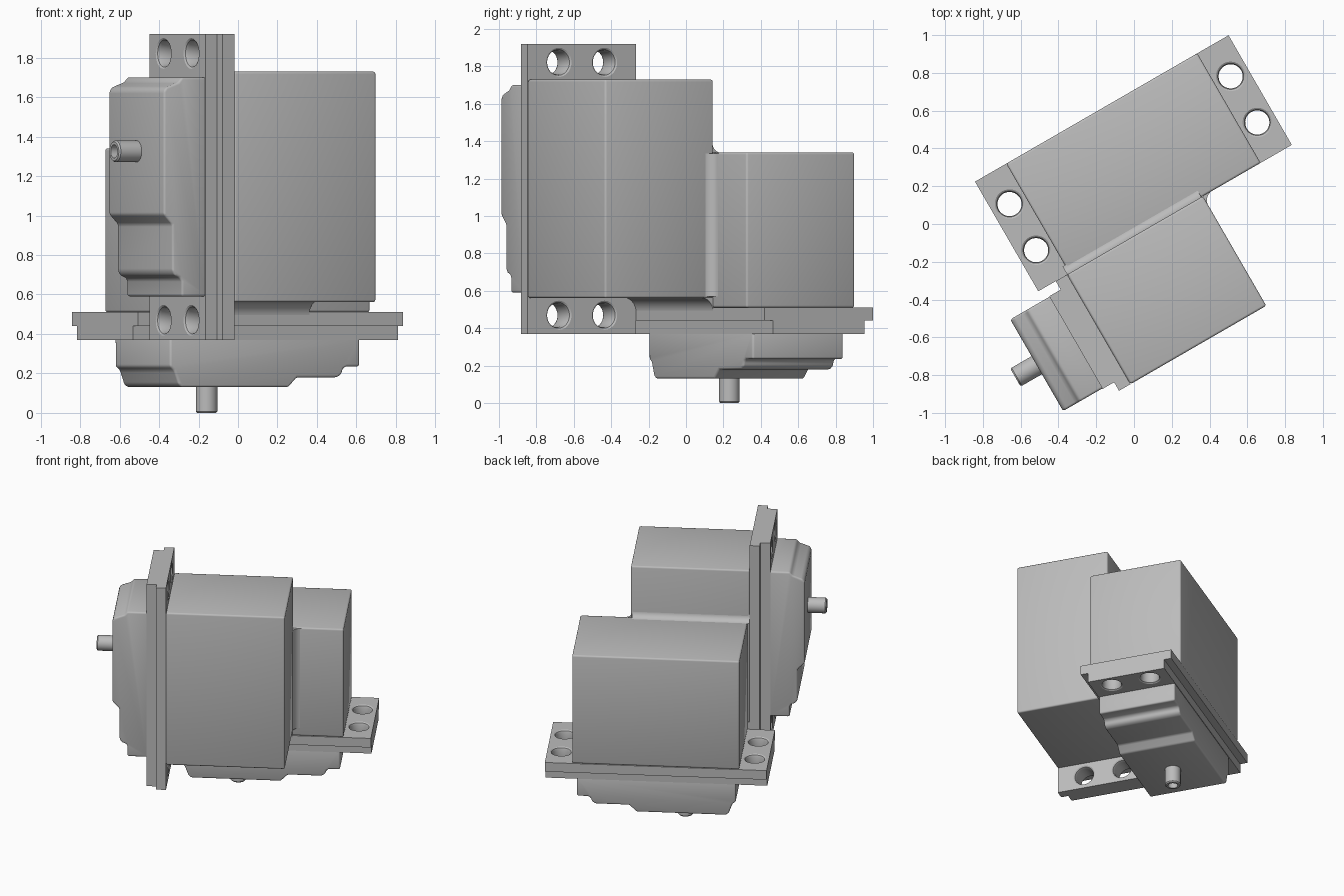
import bpy, bmesh, math
from mathutils import Matrix, Vector

cube = bpy.data.objects.get("Cube")
if cube:
    bpy.data.objects.remove(cube)

grey = bpy.data.materials.new("plain_grey")
grey.use_nodes = True
colour = (0.5, 0.5, 0.5, 1)
grey.diffuse_color = colour
grey.node_tree.nodes["Principled BSDF"].inputs["Base Color"].default_value = colour

# Frames: both motors share a turned base; the second lies on its side
turn = Matrix.Rotation(math.radians(30), 4, 'Z')
upright = turn @ Matrix.Translation((0.158, 0.28, 0))
sideways = turn @ Matrix.Translation((-0.95, -0.39, 1.145)) @ Matrix.Rotation(math.pi / 2, 4, 'Y')


def finish(name, bm, frame, bevel=0):
    bmesh.ops.recalc_face_normals(bm, faces=bm.faces)
    mesh = bpy.data.meshes.new(name)
    bm.to_mesh(mesh)
    bm.free()
    mesh.materials.append(grey)
    ob = bpy.data.objects.new(name, mesh)
    bpy.context.collection.objects.link(ob)
    ob.matrix_world = frame
    bpy.ops.object.select_all(action='DESELECT')
    ob.select_set(True)
    bpy.context.view_layer.objects.active = ob
    if bevel:
        mod = ob.modifiers.new("soft_edges", 'BEVEL')
        mod.width, mod.segments, mod.limit_method = bevel, 3, 'ANGLE'
        bpy.ops.object.modifier_apply(modifier=mod.name)
    bpy.ops.object.shade_smooth_by_angle(angle=math.radians(35))
    return ob


def prism(points, place, start, end):
    """Extrude a 2D outline; place(a, b, depth) gives the 3D position."""
    bm = bmesh.new()
    rings = [[bm.verts.new(place(a, b, d)) for a, b in points] for d in (start, end)]
    bm.faces.new(rings[0])
    bm.faces.new(rings[1])
    n = len(points)
    for i in range(n):
        j = (i + 1) % n
        bm.faces.new((rings[0][i], rings[0][j], rings[1][j], rings[1][i]))
    return bm


def lathe(profile, x, y, steps=32):
    """Spin a closed (radius, height) profile around a vertical axis."""
    bm = bmesh.new()
    verts = [bm.verts.new((x + r, y, z)) for r, z in profile]
    edges = [bm.edges.new(pair) for pair in zip(verts, verts[1:])]
    bmesh.ops.spin(bm, geom=verts + edges, cent=(x, y, 0), axis=(0, 0, 1),
                   angle=math.tau, steps=steps, use_duplicate=False)
    bmesh.ops.remove_doubles(bm, verts=bm.verts, dist=1e-5)
    return bm


def box(s, t, w0, w1):
    corners = [(-s, -t), (s, -t), (s, t), (-s, t)]
    return prism(corners, lambda a, b, d: (a, b, d), w0, w1)


def motor(prefix, frame):
    # Main housing
    finish(prefix + "_housing", box(0.584, 0.335, 0.51, 1.34), frame, 0.012)

    # Stepped mounting flange with two flared screw holes at each end
    half = [(0.335, 0.51), (0.335, 0.44), (0.283, 0.44), (0.283, 0.37)]
    outline = half + [(-t, w) for t, w in reversed(half)]
    flange = finish(prefix + "_flange",
                    prism(outline, lambda t, w, s: (s, t, w), -0.775, 0.775), frame)
    hole = [(0, 0.3), (0.078, 0.3), (0.078, 0.37), (0.069, 0.376), (0.064, 0.39),
            (0.064, 0.49), (0.069, 0.504), (0.078, 0.51), (0.078, 0.6), (0, 0.6)]
    for s in (-0.676, 0.676):
        for t in (-0.141, 0.141):
            cutter = finish("hole_cutter", lathe(hole, s, t), frame)
            cutter.hide_render = True
            mod = flange.modifiers.new("hole", 'BOOLEAN')
            mod.operation, mod.solver, mod.object = 'DIFFERENCE', 'EXACT', cutter
            bpy.context.view_layer.objects.active = flange
            bpy.ops.object.modifier_apply(modifier=mod.name)
            bpy.data.objects.remove(cutter)

    # Stepped gearbox cover
    cover = [(-0.555, 0.38), (-0.555, 0.235), (-0.53, 0.215), (-0.505, 0.145),
             (-0.485, 0.13), (0.14, 0.13), (0.19, 0.18), (0.425, 0.18),
             (0.45, 0.195), (0.46, 0.225), (0.48, 0.235), (0.555, 0.235), (0.555, 0.38)]
    finish(prefix + "_gearbox", prism(cover, lambda s, w, t: (s, t, w), -0.28, 0.28),
           frame, 0.012)

    # Hollow output shaft
    shaft = [(0, 0.14), (0.055, 0.14), (0.055, 0.008), (0.048, 0),
             (0.034, 0), (0.034, 0.09), (0, 0.09)]
    finish(prefix + "_shaft", lathe(shaft, -0.18, 0), frame)


motor("upright_motor", upright)
motor("sideways_motor", sideways)


def fillet(name, radius, place, start, end):
    """Concave strip filling the inner corner at the local origin."""
    arc = [(radius * (1 - math.cos(i * math.pi / 16)), radius * (1 - math.sin(i * math.pi / 16)))
           for i in range(9)]
    finish(name, prism([(0, 0)] + arc, place, start, end), turn)


# Blends joining the two housings along their shared wall
wall = -0.055
fillet("top_blend", 0.05, lambda a, b, d: (d, wall - 0.001 + a, 1.339 + b), -0.44, 0.38)
fillet("side_blend", 0.06, lambda a, b, d: (0.389 + a, wall + 0.001 - b, d), 0.57, 1.335)
fillet("bottom_blend", 0.08, lambda a, b, d: (d, wall + 0.001 - a, 0.565 - b), -0.45, 0.385)
